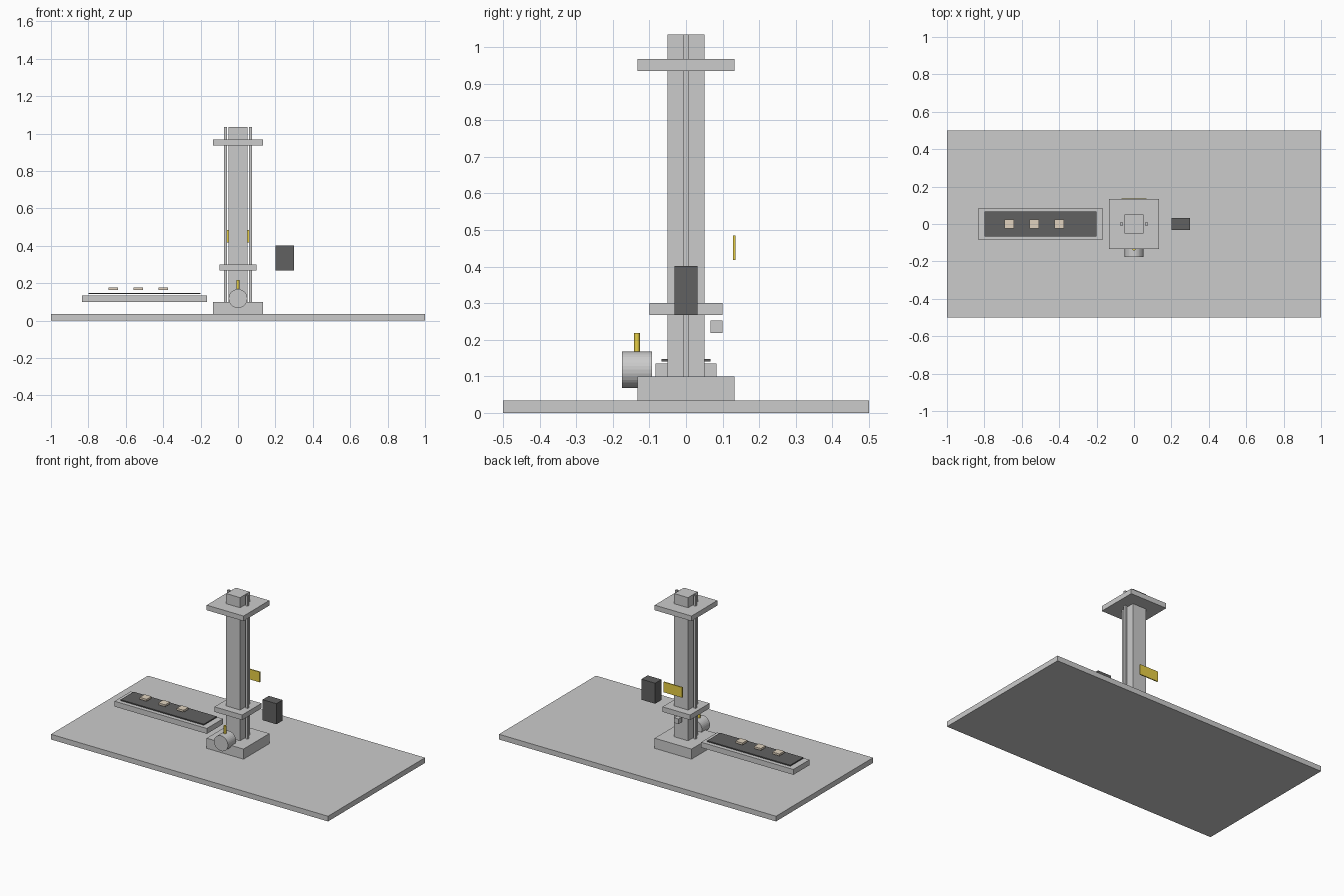
import bpy
from math import pi

if "Cube" in bpy.data.objects:
    bpy.data.objects.remove(bpy.data.objects["Cube"])


def material(name, color):
    m = bpy.data.materials.new(name)
    m.diffuse_color = (*color, 1)
    m.use_nodes = True
    m.node_tree.nodes["Principled BSDF"].inputs["Base Color"].default_value = m.diffuse_color
    return m


yellow = material("yellow", (0.8, 0.62, 0.06))
dark = material("dark_grey", (0.12, 0.12, 0.12))
cream = material("cardboard", (0.75, 0.65, 0.52))


def finish(name, mat):
    ob = bpy.context.object
    ob.name = name
    if mat:
        ob.data.materials.append(mat)
    return ob


def box(name, x, y, z, mat=None):
    """Box from (min, max) ranges on each axis."""
    ranges = (x, y, z)
    bpy.ops.mesh.primitive_cube_add(size=1, location=[(a + b) / 2 for a, b in ranges])
    ob = finish(name, mat)
    ob.scale = [b - a for a, b in ranges]
    bpy.ops.object.transform_apply(location=False, rotation=False, scale=True)
    return ob


def cylinder(name, radius, depth, loc, rot=(0, 0, 0), sides=32, mat=None):
    bpy.ops.mesh.primitive_cylinder_add(vertices=sides, radius=radius, depth=depth,
                                        location=loc, rotation=rot)
    return finish(name, mat)


def sym(half):
    return (-half, half)


# Base and tower
box("ground_plate", sym(1), sym(0.5), (0, 0.034))
box("pedestal", sym(0.133), sym(0.133), (0.034, 0.1))
box("column", sym(0.05), sym(0.05), (0.1, 1.034))
box("carriage", sym(0.1), sym(0.1), (0.268, 0.301))
box("top_plate", sym(0.133), sym(0.133), (0.935, 0.968))

# Guide rails on both sides of the column
for side, s in (("left", -1), ("right", 1)):
    cx = s * 0.067
    box(f"guide_rail_{side}", (cx - 0.007, cx + 0.007), sym(0.007), (0.1, 1.034))

# Motor with its yellow marker
cylinder("motor", 0.05, 0.083, (0, -0.134, 0.118), (pi / 2, 0, 0))
cylinder("motor_marker", 0.008, 0.05, (0, -0.134, 0.193), sides=16, mat=yellow)

# Sensor, sign plate and control box
box("sensor", sym(0.0165), (0.067, 0.1), (0.219, 0.252))
box("sign_plate", sym(0.067), (0.128, 0.135), (0.418, 0.485), yellow)
box("control_box", (0.2, 0.3), sym(0.032), (0.268, 0.402), dark)

# Conveyor with parcels
box("conveyor_frame", (-0.833, -0.167), sym(0.083), (0.1, 0.135))
box("conveyor_belt", (-0.8, -0.2), sym(0.067), (0.141, 0.148), dark)
for i, px in enumerate((-0.667, -0.533, -0.4)):
    box(f"parcel_{i + 1}", (px - 0.025, px + 0.025), sym(0.025), (0.163, 0.176), cream)
